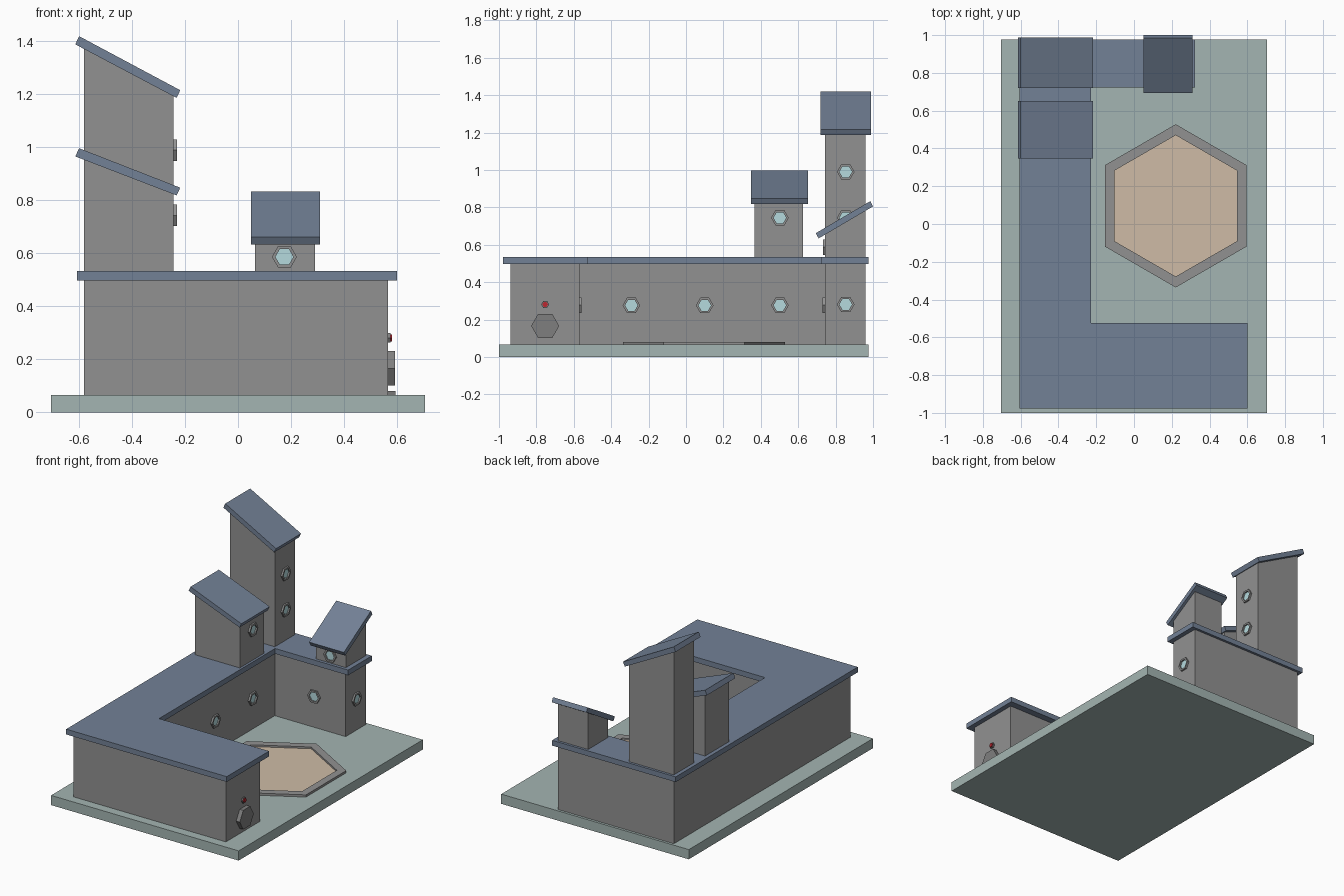
import bpy, bmesh
from math import cos, sin, radians

if "Cube" in bpy.data.objects:
    bpy.data.objects.remove(bpy.data.objects["Cube"])


def material(name, rgb):
    m = bpy.data.materials.new(name)
    m.diffuse_color = (*rgb, 1)
    m.use_nodes = True
    m.node_tree.nodes["Principled BSDF"].inputs["Base Color"].default_value = m.diffuse_color
    return m


WALL = material("stone", (0.285, 0.285, 0.285))
DOOR = material("dark_stone", (0.21, 0.21, 0.21))
ROOF = material("slate", (0.17, 0.22, 0.305))
BASE = material("pale_green", (0.37, 0.46, 0.445))
SAND = material("sand", (0.62, 0.50, 0.38))
GLASS = material("glass", (0.46, 0.70, 0.73))
RED = material("red", (0.5, 0.02, 0.03))

# (u, v) profile plane and w extrusion direction for each axis
PLACE = {"x": lambda u, v, w: (w, u, v),
         "y": lambda u, v, w: (u, w, v),
         "z": lambda u, v, w: (u, v, w)}


def finish(name, bm, mat):
    bmesh.ops.recalc_face_normals(bm, faces=bm.faces)
    me = bpy.data.meshes.new(name)
    bm.to_mesh(me)
    bm.free()
    ob = bpy.data.objects.new(name, me)
    bpy.context.collection.objects.link(ob)
    me.materials.append(mat)
    return ob


def prism(name, pts, axis, a, b, mat=WALL):
    """Extrude a 2D profile along an axis from a to b."""
    bm = bmesh.new()
    lo, hi = [[bm.verts.new(PLACE[axis](u, v, w)) for u, v in pts] for w in (a, b)]
    n = len(pts)
    bm.faces.new(lo)
    bm.faces.new(hi)
    for i in range(n):
        j = (i + 1) % n
        bm.faces.new((lo[i], lo[j], hi[j], hi[i]))
    return finish(name, bm, mat)


def hexagon(cu, cv, r, turn=0):
    return [(cu + r * cos(radians(60 * i + turn)), cv + r * sin(radians(60 * i + turn)))
            for i in range(6)]


def hex_ring(name, cu, cv, r_out, r_in, axis, a, b, mat=WALL, turn=0):
    """Hexagonal frame with a square section."""
    bm = bmesh.new()
    loops = [[bm.verts.new(PLACE[axis](u, v, w)) for u, v in hexagon(cu, cv, r, turn)]
             for r, w in ((r_out, a), (r_out, b), (r_in, b), (r_in, a))]
    for k in range(4):
        p, q = loops[k], loops[(k + 1) % 4]
        for i in range(6):
            j = (i + 1) % 6
            bm.faces.new((p[i], p[j], q[j], q[i]))
    return finish(name, bm, mat)


def window(name, axis, wall, side, u, v, r_out=0.047, r_in=0.034, depth=0.012):
    hex_ring(name + "_frame", u, v, r_out, r_in, axis, wall, wall + side * depth)
    prism(name + "_pane", hexagon(u, v, r_in), axis, wall, wall + side * depth * 0.2, GLASS)


# ground slab
prism("ground_slab", [(-0.705, -1), (0.705, -1), (0.705, 0.977), (-0.705, 0.977)],
      "z", 0, 0.066, BASE)


# C-shaped building and its flat roof
def c_plan(x0, x1, x2, x3, y0, y1, y2, y3):
    return [(x0, y0), (x3, y0), (x3, y1), (x1, y1), (x1, y2), (x2, y2), (x2, y3), (x0, y3)]


prism("building_walls", c_plan(-0.581, -0.243, 0.29, 0.566, -0.938, -0.57, 0.742, 0.96),
      "z", 0.066, 0.498)
prism("flat_roof", c_plan(-0.607, -0.227, 0.322, 0.6, -0.978, -0.524, 0.723, 0.977),
      "z", 0.498, 0.534, ROOF)

# towers with sloping roofs: walls then slab
for name, z, top_l, top_r, drop, y0, y1, ry0, ry1 in (
        ("tall_tower", 1.389, 1.374, 1.196, 0.202, 0.742, 0.96, 0.72, 0.988),
        ("middle_tower", 0.966, 0.955, 0.825, 0.147, 0.366, 0.625, 0.347, 0.652)):
    prism(name + "_walls", [(-0.581, 0.53), (-0.243, 0.53), (-0.243, top_r), (-0.581, top_l)],
          "y", y0, y1)
    prism(name + "_roof", [(-0.614, z), (-0.232, z - drop),
                           (-0.218, z - drop + 0.029), (-0.600, z + 0.031)],
          "y", ry0, ry1, ROOF)
prism("small_tower_walls", [(0.744, 0.53), (0.96, 0.53), (0.96, 0.783), (0.744, 0.655)],
      "x", 0.064, 0.29)
prism("small_tower_roof", [(0.709, 0.634), (1.0, 0.805), (0.985, 0.833), (0.694, 0.662)],
      "x", 0.049, 0.31, ROOF)

# hexagonal windows
for i, (y, z) in enumerate(((-0.292, 0.276), (0.1, 0.276), (0.502, 0.276),
                            (0.502, 0.744), (0.854, 0.744), (0.854, 0.99))):
    window(f"side_window_{i + 1}", "x", -0.243, 1, y, z)
window("back_wing_end_window", "x", 0.29, 1, 0.854, 0.281)
window("back_wing_window", "y", 0.742, -1, 0.055, 0.277)
window("front_wing_window", "y", -0.57, 1, 0.16, 0.277)
window("small_tower_window", "y", 0.744, -1, 0.175, 0.587)

# door and red lamp on the front wing end
prism("door", hexagon(-0.753, 0.166, 0.075), "x", 0.566, 0.593, DOOR)
prism("lamp_base", hexagon(-0.753, 0.281, 0.021), "x", 0.566, 0.575, DOOR)
prism("lamp_light", hexagon(-0.753, 0.281, 0.015), "x", 0.566, 0.582, RED)

# hexagonal courtyard
hex_ring("courtyard_border", 0.221, 0.096, 0.432, 0.374, "z", 0.066, 0.081, turn=30)
prism("courtyard_floor", hexagon(0.221, 0.096, 0.374, 30), "z", 0.066, 0.069, SAND)
